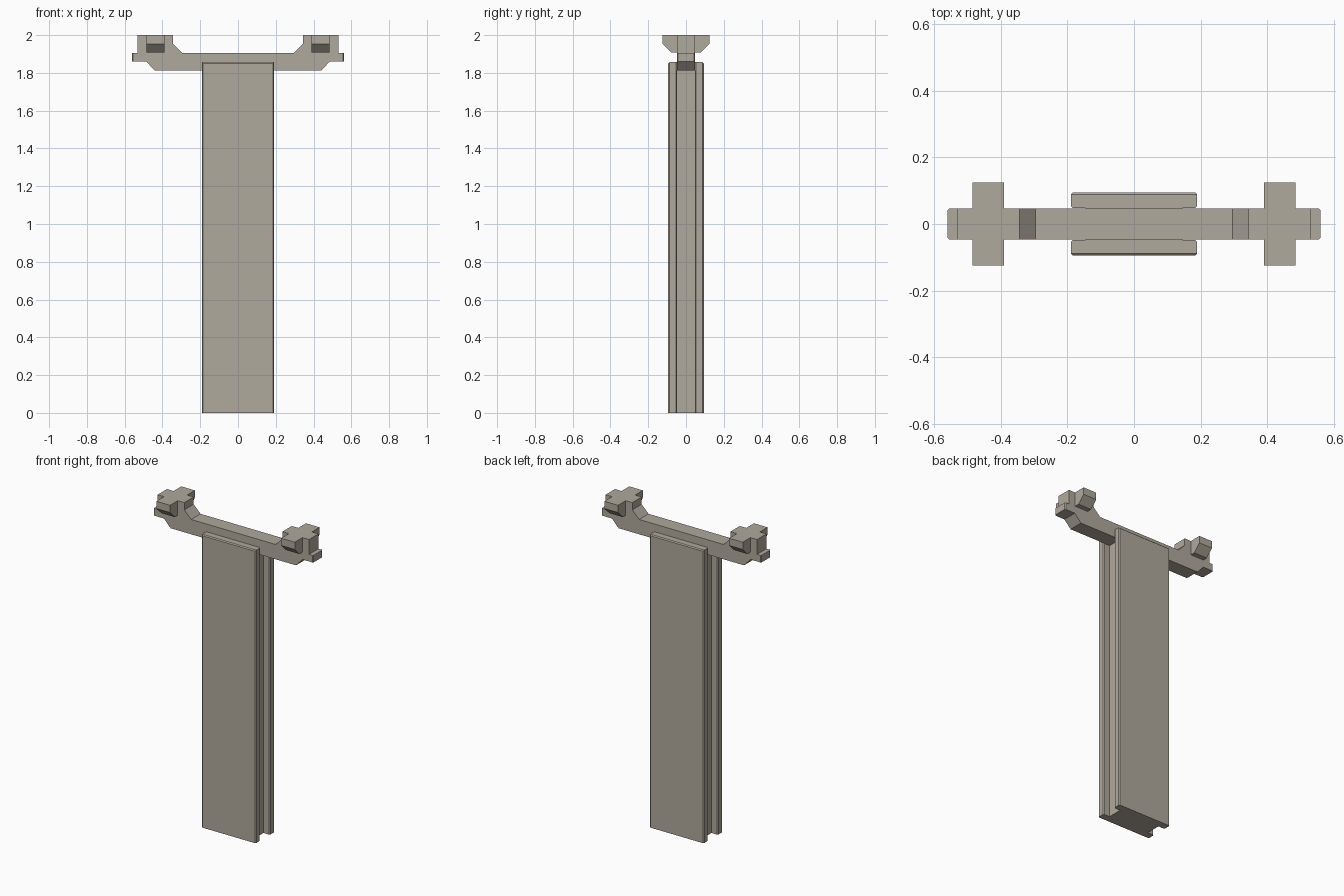
import bpy, bmesh
from mathutils import Vector

if "Cube" in bpy.data.objects:
    bpy.data.objects.remove(bpy.data.objects["Cube"])

# Warm grey used on every part
concrete = bpy.data.materials.new("warm_grey")
concrete.diffuse_color = (0.433, 0.398, 0.334, 1)
concrete.use_nodes = True
concrete.node_tree.nodes["Principled BSDF"].inputs["Base Color"].default_value = concrete.diffuse_color


def prism(name, pts, axis, lo, hi, bevel=None, width=0.006):
    """Extrude a 2D outline along x, y or z; bevel the edges chosen by a test."""
    def place(a, b, d):
        return {'x': (d, a, b), 'y': (a, d, b), 'z': (a, b, d)}[axis]
    bm = bmesh.new()
    face = bm.faces.new([bm.verts.new(place(a, b, lo)) for a, b in pts])
    out = bmesh.ops.extrude_face_region(bm, geom=[face], use_keep_orig=True)
    moved = [v for v in out['geom'] if isinstance(v, bmesh.types.BMVert)]
    bmesh.ops.translate(bm, verts=moved, vec=Vector(place(0, 0, hi - lo)))
    bmesh.ops.recalc_face_normals(bm, faces=bm.faces[:])
    if bevel:
        edges = [e for e in bm.edges if bevel(e.verts[0].co, e.verts[1].co)]
        bmesh.ops.bevel(bm, geom=edges, offset=width, segments=1,
                        affect='EDGES', profile=0.5)
    me = bpy.data.meshes.new(name)
    bm.to_mesh(me)
    bm.free()
    me.materials.append(concrete)
    ob = bpy.data.objects.new(name, me)
    bpy.context.collection.objects.link(ob)
    return ob


# Post: H section with shallow side grooves, outer face edges chamfered
hx, hy, gx, gy = 0.190, 0.094, 0.145, 0.0475
half = [(hx, -hy), (hx, -gy - 0.006), (hx - 0.006, -gy), (gx, -gy),
        (gx, gy), (hx - 0.006, gy), (hx, gy + 0.006), (hx, hy)]
outline = half + [(-x, -y) for x, y in half]
prism("post", outline, 'z', 0, 1.857,
      lambda a, b: abs(abs(a.y) - hy) < 1e-4 and abs(a.y - b.y) < 1e-4
      and a.z + b.z > 0.1)

# Crossarm: symmetric profile with raised ends and chamfered end corners
arm_y, end_x = 0.047, 0.56
right = [(0.44, 1.812), (0.487, 1.861), (end_x, 1.861), (end_x, 1.906),
         (0.531, 1.906), (0.531, 2.0), (0.344, 2.0), (0.344, 1.954),
         (0.296, 1.906)]
profile = right + [(-x, z) for x, z in reversed(right)]
prism("crossarm", profile, 'y', -arm_y, arm_y,
      lambda a, b: abs(abs(a.x) - end_x) < 1e-4 and abs(a.x - b.x) < 1e-4
      and abs(a.y - b.y) < 1e-4, 0.005)

# Side lugs on the raised ends, with sloped undersides
lug = [(arm_y, 2.0), (0.124, 2.0), (0.124, 1.954),
       (0.078, 1.908), (arm_y, 1.908)]
for sx, xname in ((1, "right"), (-1, "left")):
    for sy, yname in ((1, "back"), (-1, "front")):
        x0, x1 = sorted((sx * 0.39, sx * 0.485))
        prism(f"lug_{xname}_{yname}", [(sy * y, z) for y, z in lug],
              'x', x0, x1)
